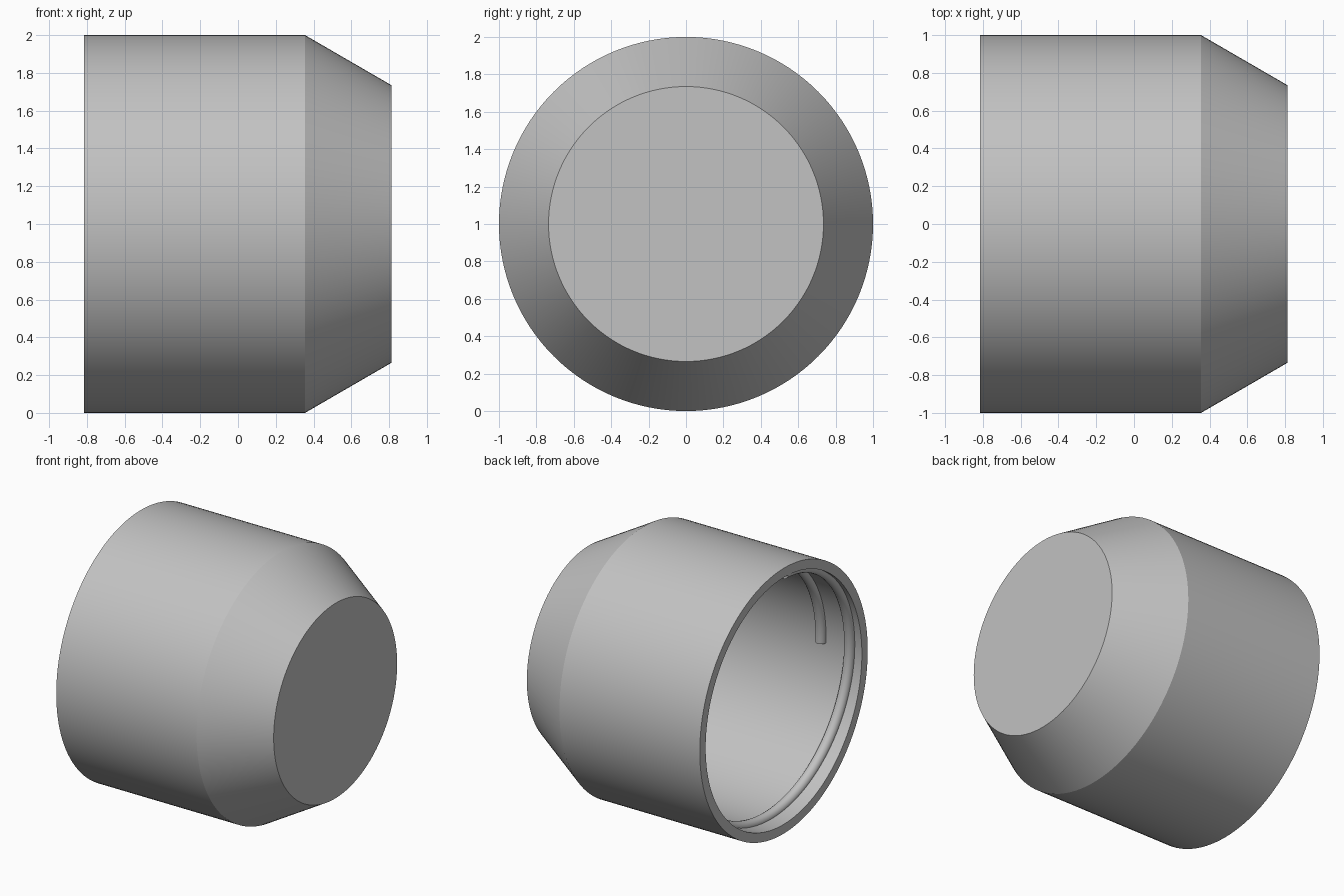
import bpy
import bmesh
from math import radians, cos, sin, pi
from mathutils import Vector

if "Cube" in bpy.data.objects:
    bpy.data.objects.remove(bpy.data.objects["Cube"], do_unlink=True)

OPEN_X, SHOULDER_X, END_X = -0.815, 0.355, 0.812
RADIUS, END_RADIUS, WALL = 1.0, 0.735, 0.07
SEGMENTS = 128

grey = bpy.data.materials.new("plain_grey")
grey.use_nodes = True
colour = (0.54, 0.54, 0.54, 1)
grey.diffuse_color = colour
grey.node_tree.nodes["Principled BSDF"].inputs["Base Color"].default_value = colour


def finish(obj, angle):
    """Apply the material and smooth shading with sharp corners."""
    obj.data.materials.clear()
    obj.data.materials.append(grey)
    bpy.ops.object.select_all(action="DESELECT")
    obj.select_set(True)
    bpy.context.view_layer.objects.active = obj
    bpy.ops.object.shade_smooth_by_angle(angle=radians(angle))


# Hollow cap: a wall profile turned around the x axis
slope = (RADIUS - END_RADIUS) / (END_X - SHOULDER_X)
inner_shoulder = SHOULDER_X - WALL * 0.27
inner_floor = END_X - WALL
bore = RADIUS - WALL
profile = [
    (END_X, 0), (END_X, END_RADIUS), (SHOULDER_X, RADIUS), (OPEN_X, RADIUS),
    (OPEN_X, bore), (inner_shoulder, bore),
    (inner_floor, bore - slope * (inner_floor - inner_shoulder)), (inner_floor, 0),
]
bm = bmesh.new()
points = [bm.verts.new((x, 0, r)) for x, r in profile]
edges = [bm.edges.new(pair) for pair in zip(points, points[1:])]
bmesh.ops.spin(bm, geom=points + edges, cent=(0, 0, 0), axis=(1, 0, 0),
               angle=2 * pi, steps=SEGMENTS)
bmesh.ops.remove_doubles(bm, verts=bm.verts, dist=0.0005)
bmesh.ops.recalc_face_normals(bm, faces=bm.faces)
mesh = bpy.data.meshes.new("cap_shell")
bm.to_mesh(mesh)
bm.free()
shell = bpy.data.objects.new("cap_shell", mesh)
shell.location.z = RADIUS
bpy.context.collection.objects.link(shell)
finish(shell, 20)

# Inner screw thread: a round bead swept along a helix inside the bore
TURNS, DEEP, PITCH, BEAD, SIDES = 1.24, 0.34, 0.24, 0.04, 16
steps = int(SEGMENTS * TURNS)
bm = bmesh.new()
rings = []
for i in range(steps + 1):
    turn = TURNS * i / steps
    a = 2 * pi * turn
    outward = Vector((0, -cos(a), sin(a)))
    centre = outward * bore + Vector((OPEN_X + DEEP - PITCH * turn, 0, 0))
    rings.append([bm.verts.new(centre + BEAD * (outward * cos(b) + Vector((sin(b), 0, 0))))
                  for b in (2 * pi * k / SIDES for k in range(SIDES))])
for ring, following in zip(rings, rings[1:]):
    for k in range(SIDES):
        n = (k + 1) % SIDES
        bm.faces.new((ring[k], ring[n], following[n], following[k]))
bm.faces.new(rings[0])
bm.faces.new(rings[-1])
bmesh.ops.recalc_face_normals(bm, faces=bm.faces)
mesh = bpy.data.meshes.new("inner_thread")
bm.to_mesh(mesh)
bm.free()
thread = bpy.data.objects.new("inner_thread", mesh)
thread.location.z = RADIUS
bpy.context.collection.objects.link(thread)
finish(thread, 40)
